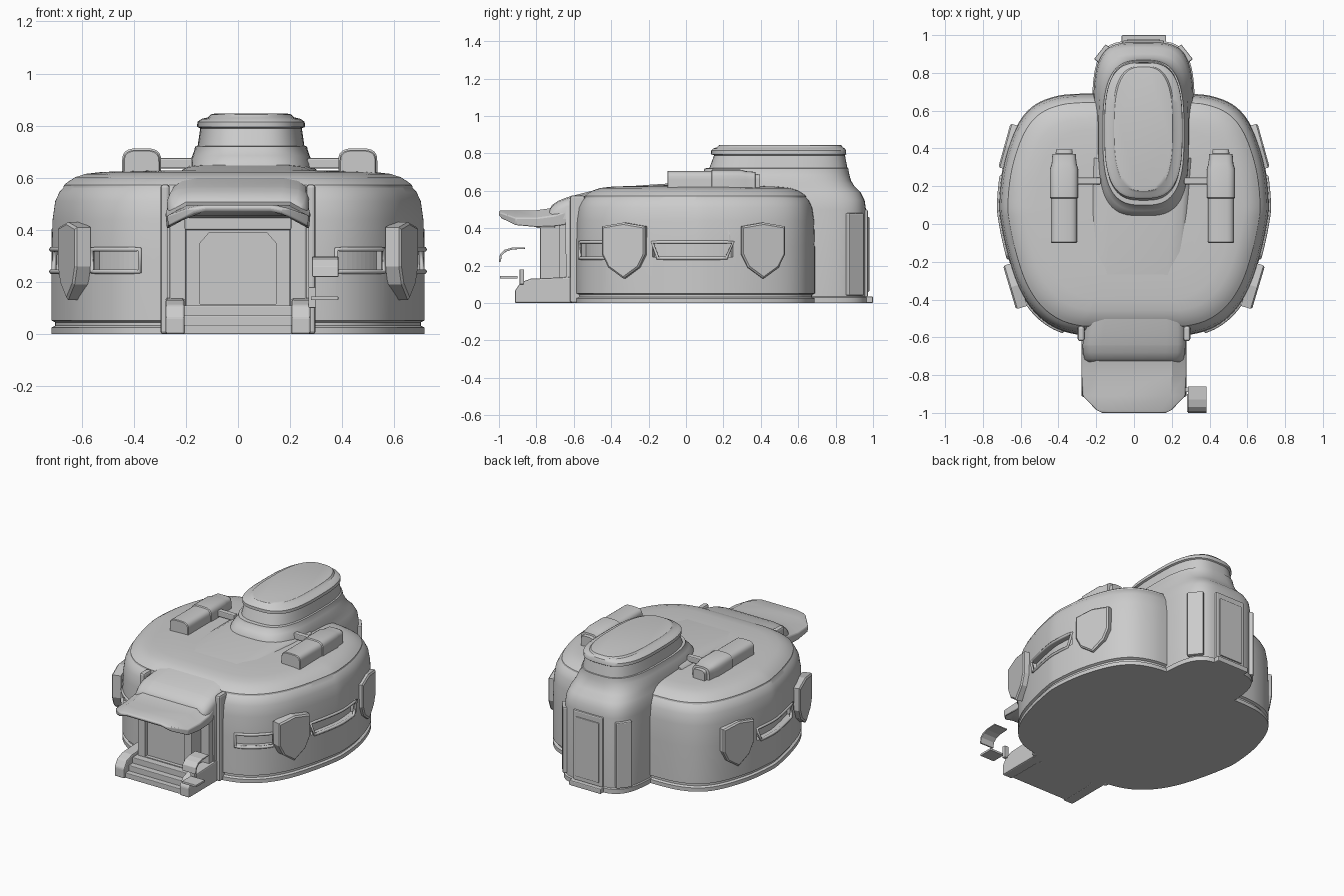
import bpy, bmesh, math
from mathutils import Vector

if "Cube" in bpy.data.objects:
    bpy.data.objects.remove(bpy.data.objects["Cube"])


def finish(name, bm, smooth=True, angle=35):
    bmesh.ops.recalc_face_normals(bm, faces=bm.faces)
    me = bpy.data.meshes.new(name)
    bm.to_mesh(me)
    bm.free()
    ob = bpy.data.objects.new(name, me)
    bpy.context.collection.objects.link(ob)
    if smooth:
        bpy.ops.object.select_all(action='DESELECT')
        ob.select_set(True)
        bpy.context.view_layer.objects.active = ob
        bpy.ops.object.shade_smooth_by_angle(angle=math.radians(angle))
    return ob


def loft(name, rings, smooth=True, angle=35):
    """Skin closed rings of equal length and cap both ends."""
    bm = bmesh.new()
    vs = [[bm.verts.new(p) for p in r] for r in rings]
    n = len(rings[0])
    for a, b in zip(vs, vs[1:]):
        for i in range(n):
            bm.faces.new((a[i], a[(i + 1) % n], b[(i + 1) % n], b[i]))
    bm.faces.new(vs[0])
    bm.faces.new(vs[-1])
    return finish(name, bm, smooth, angle)


def bevel(ob, w, seg=2):
    m = ob.modifiers.new("bevel", 'BEVEL')
    m.width, m.segments, m.limit_method = w, seg, 'ANGLE'
    return ob


def box(name, x0, x1, y0, y1, z0, z1, bev=0.006):
    c = [(x0, y0), (x1, y0), (x1, y1), (x0, y1)]
    return bevel(loft(name, [[(x, y, z) for x, y in c] for z in (z0, z1)], False), bev)


def prism_x(name, prof, x0, x1, bev=0.008):
    return bevel(loft(name, [[(x, y, z) for y, z in prof] for x in (x0, x1)], False), bev)


def cut(ob, cutter):
    m = ob.modifiers.new("cut", 'BOOLEAN')
    m.object, m.solver = cutter, 'EXACT'
    cutter.hide_render = True
    cutter.hide_viewport = False
    cutter.display_type = 'WIRE'


def oval(cx, hw, y0, y1, z, n, seg=64):
    cy, hl, pts = (y0 + y1) / 2, (y1 - y0) / 2, []
    for i in range(seg):
        a = 2 * math.pi * i / seg
        c, s = math.cos(a), math.sin(a)
        pts.append((cx + hw * math.copysign(abs(c) ** (2 / n), c),
                    cy + hl * math.copysign(abs(s) ** (2 / n), s), z))
    return pts


# Plan outline of the hull, right half, smoothed with a Catmull-Rom spline
ctrl = [(0.1, -0.59), (0.28, -0.588), (0.42, -0.55), (0.53, -0.465), (0.61, -0.34), (0.665, -0.18),
        (0.705, 0.0), (0.715, 0.12), (0.69, 0.32), (0.625, 0.51), (0.54, 0.62), (0.42, 0.675),
        (0.28, 0.69), (0.1, 0.69)]
half = []
for p0, p1, p2, p3 in zip(ctrl, ctrl[1:], ctrl[2:], ctrl[3:]):
    a, b, c, d = map(Vector, (p0, p1, p2, p3))
    for k in range(6):
        t = k / 6
        half.append(0.5 * (2 * b + (c - a) * t + (2 * a - 5 * b + 4 * c - d) * t * t
                           + (3 * b - a - 3 * c + d) * t ** 3))
half.append(Vector(ctrl[-2]))
outline = half + [Vector((-p.x, p.y)) for p in reversed(half)]
CY = 0.05


def inset(pts, d, z):
    return [(p.x * (1 - d / 0.71), CY + (p.y - CY) * (1 - d / 0.64), z) for p in pts]


# Wide rounded hull with skirting groove and softly domed roof
hull = loft("hull", [inset(outline, d, z) for d, z in [
    (0, 0), (0, 0.025), (0.014, 0.032), (0.014, 0.045), (0, 0.052), (0, 0.3), (0.004, 0.44),
    (0.014, 0.51), (0.03, 0.545), (0.045, 0.562), (0.047, 0.572), (0.062, 0.584), (0.09, 0.602),
    (0.13, 0.615), (0.19, 0.622), (0.35, 0.628)]], angle=30)

# Recessed window slots with raised frames, following the curved wall
side = [p for p in half if p.x > 0.6 and -0.2 < p.y < 0.28]
front = [p for p in half if p.y < 0 and 0.36 < p.x < 0.57]
for sx in (-1, 1):
    for nm, strip in (("side", side), ("front", front)):
        pts = [Vector((p.x * sx, p.y)) for p in strip]

        def slab(z):
            return inset(pts, -0.05, z) + inset(pts, 0.035, z)[::-1]
        cut(hull, loft(nm + "_window_cutter", [slab(0.245), slab(0.32)], False))
        cu = bpy.data.curves.new(nm + "_window_frame", 'CURVE')
        cu.dimensions, cu.bevel_depth, cu.bevel_resolution = '3D', 0.01, 1
        sp = cu.splines.new('POLY')
        loop = inset(pts[1:-1] if nm == "side" else pts, 0, 0.24) + inset(pts, 0, 0.325)[::-1]
        sp.points.add(len(loop) - 1)
        for q, co in zip(sp.points, loop):
            q.co = (*co, 1)
        sp.use_cyclic_u = True
        bpy.context.collection.objects.link(bpy.data.objects.new(nm + "_window_frame", cu))

# Four shield plates
shield = [(-0.12, 0.41), (0, 0.43), (0.12, 0.41), (0.12, 0.26), (0.085, 0.19), (0, 0.13),
          (-0.085, 0.19), (-0.12, 0.26)]
for sx in (-1, 1):
    for cx, cy, tilt in ((0.638, -0.33, 0.29), (0.665, 0.41, -0.27)):
        t = Vector((math.sin(tilt), math.cos(tilt)))
        nrm = Vector((t.y, -t.x))
        rings = []
        for off, k in ((-0.04, 1), (0.014, 1), (0.022, 0.93)):
            rings.append([(sx * (cx + t.x * u * k + nrm.x * off), cy + t.y * u * k + nrm.y * off,
                           0.29 + (z - 0.29) * k) for u, z in shield])
        loft("shield_plate", rings, False)

# Central spine running from the entrance up to the tower
spine = []
for y, cx, hw, zb, zt in [(-0.73, 0, 0.25, 0.46, 0.50), (-0.715, 0, 0.262, 0.455, 0.525),
                          (-0.68, 0, 0.27, 0.45, 0.548), (-0.645, 0, 0.272, 0.45, 0.562),
                          (-0.64, 0, 0.272, 0, 0.564), (-0.58, 0.005, 0.268, 0, 0.58),
                          (-0.5, 0.01, 0.262, 0, 0.60), (-0.4, 0.015, 0.26, 0, 0.617),
                          (-0.2, 0.02, 0.26, 0, 0.632), (0.05, 0.03, 0.263, 0, 0.648),
                          (0.35, 0.045, 0.267, 0, 0.655)]:
    e = min(0.05, 0.7 * (zt - zb))
    hf = [(hw, zb), (hw, zt - e), (hw - 0.012, zt - e * 0.45), (hw - 0.04, zt - e * 0.15), (hw - 0.1, zt)]
    spine.append([(cx + x, y, z) for x, z in hf] + [(cx - x, y, z) for x, z in reversed(hf)])
loft("spine", spine, angle=40)

# Rear tower with flared skirt, window band and lidded cab
loft("tower", [oval(0.05, *r) for r in [
    (0.272, 0.04, 0.97, 0, 4), (0.272, 0.04, 0.97, 0.03, 4), (0.266, 0.04, 0.962, 0.035, 4),
    (0.266, 0.04, 0.962, 0.5, 4), (0.26, 0.04, 0.955, 0.55, 4), (0.25, 0.04, 0.935, 0.59, 3.8),
    (0.24, 0.04, 0.90, 0.625, 3.5), (0.238, 0.045, 0.882, 0.655, 3.2), (0.225, 0.07, 0.874, 0.685, 3),
    (0.218, 0.095, 0.87, 0.705, 3), (0.215, 0.10, 0.868, 0.72, 3), (0.205, 0.125, 0.863, 0.722, 3),
    (0.195, 0.15, 0.85, 0.79, 3), (0.207, 0.135, 0.857, 0.795, 3), (0.206, 0.135, 0.855, 0.815, 3),
    (0.19, 0.145, 0.85, 0.826, 2.9), (0.165, 0.165, 0.838, 0.832, 2.8), (0.155, 0.175, 0.832, 0.843, 2.8),
    (0.14, 0.19, 0.82, 0.846, 2.8)]], angle=35)

# Tower rear panel, foot and flank strips
box("rear_panel", -0.06, 0.16, 0.93, 0.972, 0.03, 0.5, 0.008)
box("rear_panel_inlay", -0.035, 0.135, 0.93, 0.98, 0.06, 0.46, 0.004)
box("rear_foot", -0.065, 0.17, 0.9, 1.0, 0, 0.035)
for sx in (-1, 1):
    strip = box("flank_strip", -0.05, 0.05, -0.03, 0.02, 0.04, 0.48)
    strip.location = (0.05 + sx * 0.215, 0.9, 0)
    strip.rotation_euler.z = -sx * math.radians(52)

# Roof pods with nozzles and struts, mirrored about the tower axis
for sx in (-1, 1):
    cx = 0.045 + sx * 0.415
    rings = []
    for y, w, h in [(-0.10, 0.066, 0.088), (-0.095, 0.07, 0.092), (0.135, 0.07, 0.092),
                    (0.14, 0.075, 0.098), (0.29, 0.075, 0.098), (0.32, 0.066, 0.09),
                    (0.37, 0.062, 0.086), (0.372, 0.045, 0.075), (0.395, 0.043, 0.072)]:
        arc = [(w * math.copysign(abs(math.cos(a)) ** 0.55, math.cos(a)),
                0.66 + (h - 0.045) * math.sin(a) ** 0.7)
               for a in [math.pi * i / 12 for i in range(1, 12)]]
        rings.append([(cx + x, y, z) for x, z in [(w, 0.59), (w, 0.66)] + arc + [(-w, 0.66), (-w, 0.59)]])
    loft("roof_pod", rings, angle=30)
    a, b = sorted((cx, 0.045 + sx * 0.22))
    box("pod_strut", a, b, 0.21, 0.245, 0.635, 0.675)

# Entrance: hall with recessed door panel
hall = box("entrance_hall", -0.2, 0.2, -0.78, -0.6, 0, 0.46, 0.004)
door = [(-0.145, 0.115), (0.145, 0.115), (0.145, 0.35), (0.11, 0.39), (-0.11, 0.39), (-0.145, 0.35)]
cut(hall, loft("door_cutter", [[(x, y, z) for x, z in door] for y in (-0.85, -0.755)], False))
box("door_lintel", -0.205, 0.205, -0.8, -0.7, 0.4, 0.45)
for sx in (-1, 1):
    a, b = sorted((sx * 0.2, sx * 0.262))
    box("entrance_pillar", a, b, -0.68, -0.6, 0, 0.47)
    a, b = sorted((sx * 0.262, sx * 0.298))
    box("side_column", a, b, -0.62, -0.54, 0, 0.575, 0.012)
    # Stair cheeks
    a, b = sorted((sx * 0.205, sx * 0.278))
    prism_x("stair_cheek", [(-0.6, 0), (-0.915, 0), (-0.915, 0.065), (-0.885, 0.11),
                            (-0.83, 0.13), (-0.6, 0.14)], a, b)

# Steps
for i, (y, z) in enumerate([(-0.9, 0.035), (-0.865, 0.072), (-0.825, 0.11)]):
    box("step", -0.21, 0.21, y, -0.65, 0, z, 0.004)

# Faceted canopy over the door
rings = []
for y, w, zt, drop, th in [(-1.0, 0.17, 0.492, 0.008, 0.016), (-0.985, 0.2, 0.496, 0.015, 0.03),
                           (-0.91, 0.272, 0.494, 0.04, 0.04), (-0.8, 0.278, 0.496, 0.042, 0.05),
                           (-0.7, 0.278, 0.51, 0.042, 0.06), (-0.64, 0.272, 0.53, 0.042, 0.07)]:
    k = w * 0.72
    top = [(-w, zt - drop), (-k, zt), (k, zt), (w, zt - drop)]
    rings.append([(x, y, z) for x, z in top] + [(x * 0.98, y, z - th) for x, z in reversed(top)])
bevel(loft("canopy", rings, True, 25), 0.006)

# Loose handrail shell and bracket beside the stairs
rail = [(-1.0, 0.22), (-0.995, 0.26), (-0.97, 0.285), (-0.93, 0.296), (-0.86, 0.298),
        (-0.86, 0.29), (-0.93, 0.286), (-0.962, 0.275), (-0.985, 0.255), (-0.99, 0.22)]
prism_x("handrail_shell", rail, 0.285, 0.385, 0.002)
box("handrail_bracket", 0.28, 0.385, -0.995, -0.9, 0.13, 0.145, 0.003)
box("handrail_stub", 0.27, 0.3, -0.89, -0.865, 0.1, 0.18, 0.004)
